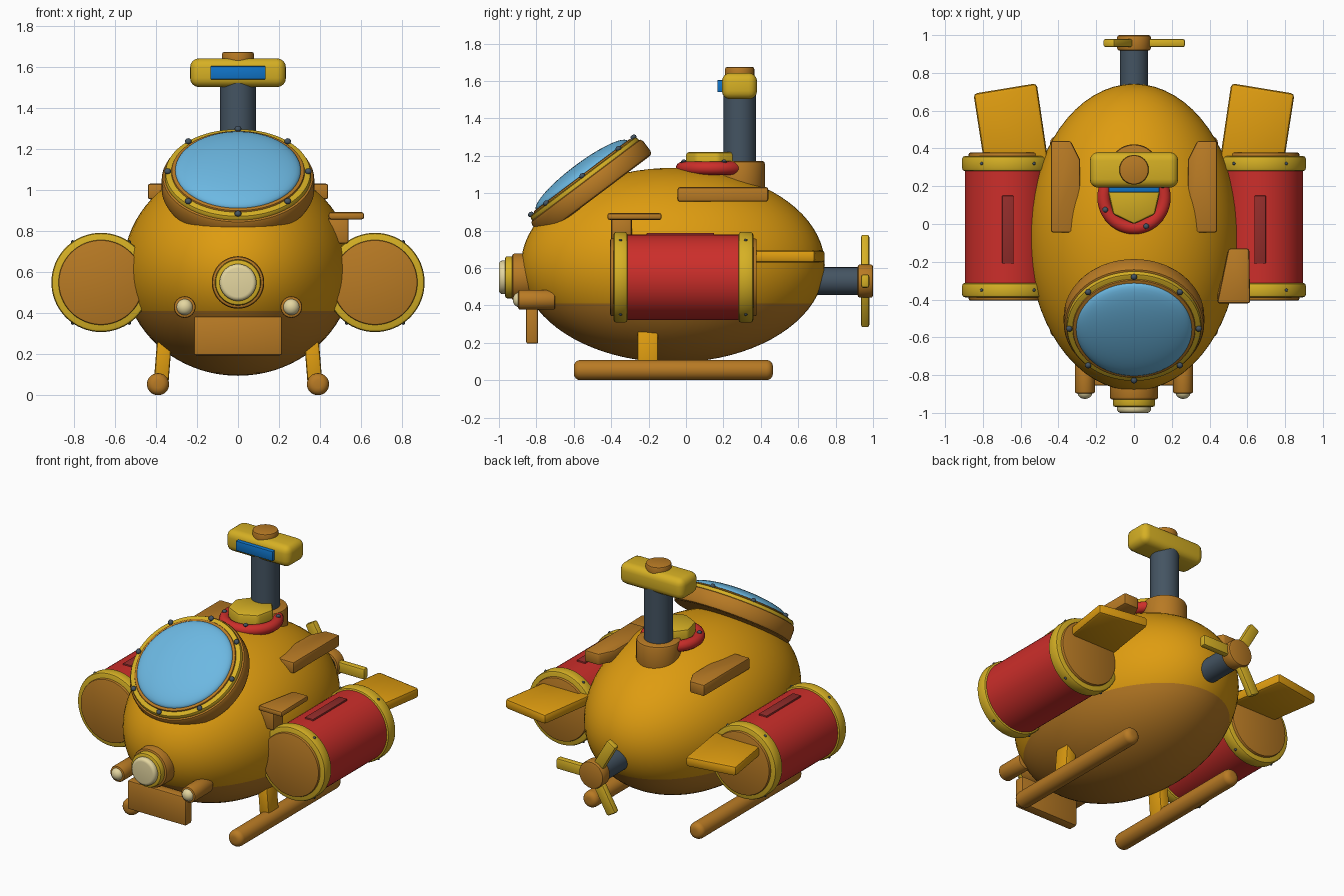
import bpy, bmesh, math
from mathutils import Vector, Matrix

if "Cube" in bpy.data.objects:
    bpy.data.objects.remove(bpy.data.objects["Cube"])


def material(name, r, g, b):
    m = bpy.data.materials.new(name)
    m.diffuse_color = [((c / 255 + 0.055) / 1.055) ** 2.4 for c in (r, g, b)] + [1]
    m.use_nodes = True
    m.node_tree.nodes["Principled BSDF"].inputs["Base Color"].default_value = m.diffuse_color
    return m


AMBER = material("amber paint", 222, 156, 16)
BRONZE = material("bronze", 184, 122, 36)
BRASS = material("brass yellow", 214, 176, 36)
GLASS = material("window blue", 108, 184, 226)
BLUE = material("lens blue", 16, 116, 200)
SLATE = material("slate metal", 68, 84, 98)
RED = material("red paint", 204, 46, 42)
DARK_RED = material("dark red", 146, 44, 42)
CREAM = material("lamp cream", 228, 214, 160)


def finish(name, bm, mats, bevel=0.0, segs=2):
    """Bevel hard edges, build the object and smooth by angle."""
    bmesh.ops.recalc_face_normals(bm, faces=bm.faces)
    if bevel:
        hard = [e for e in bm.edges if e.is_manifold and e.calc_face_angle() > 0.6]
        bmesh.ops.bevel(bm, geom=hard, offset=bevel, segments=segs, profile=0.5,
                        affect='EDGES', clamp_overlap=True)
    me = bpy.data.meshes.new(name)
    bm.to_mesh(me)
    bm.free()
    for m in mats:
        me.materials.append(m)
    ob = bpy.data.objects.new(name, me)
    bpy.context.collection.objects.link(ob)
    bpy.ops.object.select_all(action='DESELECT')
    ob.select_set(True)
    bpy.context.view_layer.objects.active = ob
    bpy.ops.object.shade_smooth_by_angle(angle=math.radians(35))
    return ob


def cyl(name, r, a, b, mat, bevel=0.0, n=48, segs=2, spin=0.0):
    a, b = Vector(a), Vector(b)
    rot = (b - a).to_track_quat('Z', 'Y').to_matrix().to_4x4()
    m = Matrix.Translation((a + b) / 2) @ rot @ Matrix.Rotation(spin, 4, 'Z')
    bm = bmesh.new()
    bmesh.ops.create_cone(bm, cap_ends=True, segments=n, radius1=r, radius2=r,
                          depth=(b - a).length, matrix=m)
    return finish(name, bm, [mat], bevel, segs)


def box(name, lo, hi, mat, bevel=0.01, segs=2, turn=None):
    lo, hi = Vector(lo), Vector(hi)
    m = Matrix.Translation((lo + hi) / 2) @ Matrix.Diagonal((*(hi - lo), 1))
    bm = bmesh.new()
    bmesh.ops.create_cube(bm, size=1, matrix=(turn or Matrix()) @ m)
    return finish(name, bm, [mat], bevel, segs)


def plate(name, outline, z0, z1, mat, bevel=0.01):
    bm = bmesh.new()
    f = bm.faces.new([bm.verts.new((x, y, z0)) for x, y in outline])
    new = bmesh.ops.extrude_face_region(bm, geom=[f])['geom']
    bmesh.ops.translate(bm, vec=(0, 0, z1 - z0),
                        verts=[v for v in new if isinstance(v, bmesh.types.BMVert)])
    return finish(name, bm, [mat], bevel)


def ball(name, c, scale, mat, rot=None, u=32, v=16):
    m = Matrix.Translation(c) @ (rot or Matrix()) @ Matrix.Diagonal((*scale, 1))
    bm = bmesh.new()
    bmesh.ops.create_uvsphere(bm, u_segments=u, v_segments=v, radius=1, matrix=m)
    return finish(name, bm, [mat])


# Hull with bronze belly
bm = bmesh.new()
bmesh.ops.create_uvsphere(bm, u_segments=64, v_segments=40, radius=1,
                          matrix=Matrix.Translation((0, -0.07, 0.615)) @ Matrix.Diagonal((0.56, 0.812, 0.52, 1)))
bmesh.ops.bisect_plane(bm, geom=bm.verts[:] + bm.edges[:] + bm.faces[:],
                       plane_co=(0, 0, 0.41), plane_no=(0, 0, 1))
for f in bm.faces:
    f.material_index = int(f.calc_center_median().z < 0.41)
finish("hull", bm, [AMBER, BRONZE])

# Big tilted front window
tilt = Matrix.Rotation(math.radians(37), 4, 'X')
face = Matrix.Translation((0, -0.553, 1.09)) @ tilt
cyl("window_collar", 0.372, face @ Vector((0, 0, -0.13)), face @ Vector((0, 0, -0.025)), BRONZE, 0.02, 64)
cyl("window_ring", 0.357, face @ Vector((0, 0, -0.05)), face @ Vector((0, 0, -0.002)), BRASS, 0.015, 64)
cyl("window_rim", 0.325, face @ Vector((0, 0, -0.04)), face @ Vector((0, 0, 0.008)), BRONZE, 0.008, 64)
ball("window_glass", face @ Vector((0, 0, 0.005)), (0.307, 0.307, 0.065), GLASS, tilt, 64, 24)
for i in range(8):
    t = i * math.pi / 4
    ball("window_bolt", face @ Vector((0.343 * math.cos(t), 0.343 * math.sin(t), 0.003)),
         (0.017, 0.017, 0.014), SLATE, tilt, 10, 6)

# Head lamp and two small lamps
cyl("lamp_base", 0.128, (0, -0.80, 0.55), (0, -0.93, 0.55), BRONZE, 0.015)
cyl("lamp_ring", 0.112, (0, -0.90, 0.55), (0, -0.968, 0.55), BRASS, 0.012)
cyl("lamp_lens", 0.09, (0, -0.95, 0.55), (0, -1.0, 0.55), CREAM, 0.02, segs=4)

# Parts on both sides
for s in (-1, 1):
    cyl("small_lamp", 0.053, (s * 0.26, -0.70, 0.43), (s * 0.26, -0.897, 0.43), BRONZE, 0.01, 32)
    ball("small_lamp_lens", (s * 0.26, -0.89, 0.43), (0.04, 0.036, 0.04), CREAM)

    # Ballast drum
    x, z = s * 0.668, 0.55
    cyl("drum", 0.228, (x, -0.35, z), (x, 0.32, z), RED, 0, 64)
    for y0, y1, cap in ((-0.388, -0.312, -0.405), (0.28, 0.36, 0.378)):
        cyl("drum_band", 0.242, (x, y0, z), (x, y1, z), BRASS, 0.015, 64)
        cyl("drum_cap", 0.207, (x, (y0 + y1) / 2, z), (x, cap, z), BRONZE, 0.008, 64)
        for a in (55, 125, 235, 305):
            t = math.radians(a)
            ball("drum_bolt", (x + 0.241 * math.cos(t), (y0 + y1) / 2, z + 0.241 * math.sin(t)),
                 (0.009, 0.009, 0.009), SLATE, None, 8, 6)
    box("drum_panel", (x - 0.03, -0.21, 0.75), (x + 0.03, 0.15, 0.787), DARK_RED, 0.004)

    # Tail fin behind the drum
    plate("tail_fin", [(s * 0.85, 0.69), (s * 0.515, 0.745), (s * 0.445, 0.27), (s * 0.785, 0.27)],
          0.628, 0.695, AMBER, 0.02)

    # Shoulder strake
    plate("strake", [(s * 0.44, 0.44), (s * 0.335, 0.44), (s * 0.285, 0.34),
                     (s * 0.285, -0.045), (s * 0.44, -0.045)], 0.955, 1.032, BRONZE, 0.012)

    # Skid and its strut
    cyl("skid", 0.054, (s * 0.39, -0.6, 0.054), (s * 0.39, 0.465, 0.054), BRONZE, 0.035, 32, 4)
    lean = Matrix.Translation((s * 0.375, 0, 0.06)) @ Matrix.Rotation(-s * 0.08, 4, 'Y')
    box("skid_strut", (-0.036, -0.26, 0), (0.036, -0.15, 0.2), AMBER, 0.012, 2, lean)

# Bow plate
box("bow_plate", (-0.215, -0.855, 0.195), (0.215, -0.79, 0.385), BRONZE, 0.01)

# Shelf on one side
plate("side_shelf", [(0.5, -0.13), (0.61, -0.13), (0.615, -0.42), (0.44, -0.42)],
      0.857, 0.893, BRONZE, 0.012)
box("shelf_support", (0.44, -0.40, 0.74), (0.54, -0.29, 0.87), BRONZE, 0.012)

# Top hatch
bm = bmesh.new()
bmesh.ops.create_circle(bm, segments=14, radius=0.035,
                        matrix=Matrix.Translation((0.16, 0.14, 1.133)) @ Matrix.Rotation(math.pi / 2, 4, 'X'))
bmesh.ops.spin(bm, geom=bm.verts[:] + bm.edges[:], cent=(0, 0.14, 0), axis=(0, 0, 1),
               angle=2 * math.pi, steps=48, use_merge=True)
finish("hatch_ring", bm, [RED])
lid = [(0.142 * math.sin(i * math.tau / 7), 0.14 - 0.142 * math.cos(i * math.tau / 7)) for i in range(7)]
plate("hatch_lid", lid, 1.10, 1.22, BRASS, 0.015)
for i in range(4):
    t = math.radians(23 + 90 * i)
    ball("hatch_bolt", (0.165 * math.cos(t), 0.14 + 0.165 * math.sin(t), 1.168),
         (0.015, 0.015, 0.012), SLATE, None, 10, 6)

# Periscope
py = 0.287
cyl("periscope_base", 0.135, (0, py, 0.98), (0, py, 1.172), BRONZE, 0.015)
cyl("periscope_tube", 0.087, (0, py, 1.10), (0, py, 1.56), SLATE)
box("periscope_head", (-0.234, 0.192, 1.502), (0.234, 0.38, 1.643), BRASS, 0.045, 4)
box("periscope_lens", (-0.135, 0.168, 1.54), (0.135, 0.21, 1.605), BLUE, 0.005)
cyl("periscope_cap", 0.078, (0, py, 1.60), (0, py, 1.674), BRONZE, 0.01)

# Propeller
cyl("propeller_shaft", 0.074, (0, 0.60, 0.53), (0, 0.93, 0.53), SLATE)
cyl("propeller_hub", 0.089, (0, 0.918, 0.53), (0, 1.0, 0.53), BRONZE, 0.012)
for i in range(3):
    turn = Matrix.Translation((0, 0.958, 0.53)) @ Matrix.Rotation(i * math.tau / 3, 4, 'Y')
    box("propeller_blade", (0.03, -0.022, -0.036), (0.27, 0.022, 0.036), BRASS, 0.012, 2, turn)
